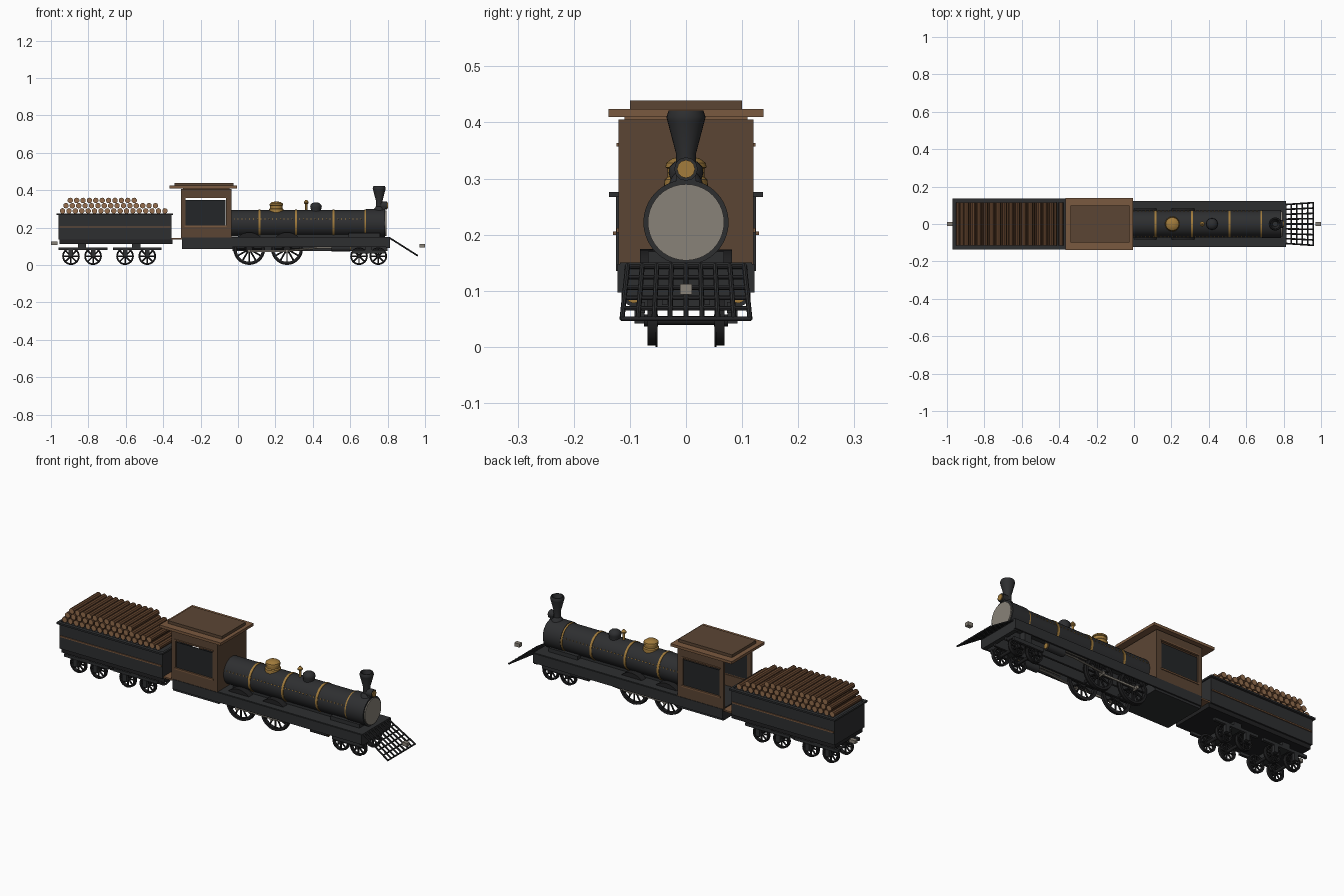
import bpy, bmesh, math
from mathutils import Vector, Matrix


def mat(name, r, g, b):
    m = bpy.data.materials.new(name)
    m.diffuse_color = (r, g, b, 1)
    return m


BLACK = mat("boiler black", 0.027, 0.028, 0.030)
IRON = mat("wheel iron", 0.015, 0.015, 0.016)
WALL = mat("cab brown", 0.105, 0.060, 0.034)
TRIM = mat("trim brown", 0.195, 0.100, 0.050)
GOLD = mat("brass", 0.36, 0.20, 0.045)
STEEL = mat("steel grey", 0.25, 0.225, 0.19)
BARK = mat("bark", 0.130, 0.060, 0.028)
CUT = mat("cut wood", 0.30, 0.155, 0.075)
GLASS = mat("dark glass", 0.017, 0.019, 0.021)


class Part:
    """Collects primitives into one named object."""

    def __init__(self):
        self.bm = bmesh.new()

    def box(self, x0, x1, y0, y1, z0, z1):
        m = Matrix.Translation(((x0 + x1) / 2, (y0 + y1) / 2, (z0 + z1) / 2))
        bmesh.ops.create_cube(self.bm, size=1, matrix=m @ Matrix.Diagonal((x1 - x0, y1 - y0, z1 - z0, 1)))
        return self

    def rod(self, a, b, r, n=12, r2=None):
        a, b = Vector(a), Vector(b)
        rot = (b - a).to_track_quat('Z', 'Y').to_matrix().to_4x4()
        bmesh.ops.create_cone(self.bm, cap_ends=True, segments=n, radius1=r, radius2=r if r2 is None else r2,
                              depth=(b - a).length, matrix=Matrix.Translation((a + b) / 2) @ rot)
        return self

    def lathe(self, profile, centre, axis='Z', n=32):
        """Revolve (radius, height) points round an axis through centre."""
        rot = Vector({'X': (1, 0, 0), 'Y': (0, 1, 0), 'Z': (0, 0, 1)}[axis]).to_track_quat('Z', 'Y').to_matrix()
        rings = []
        for r, h in profile:
            rings.append([self.bm.verts.new(Vector(centre) + rot @ Vector(
                (r * math.cos(2 * math.pi * i / n), r * math.sin(2 * math.pi * i / n), h))) for i in range(n)])
        for p, q in zip(rings, rings[1:]):
            for i in range(n):
                j = (i + 1) % n
                self.bm.faces.new((p[i], p[j], q[j], q[i]))
        if profile[0] != profile[-1]:
            self.bm.faces.new(rings[0][::-1])
            self.bm.faces.new(rings[-1])
        return self

    def done(self, name, *mats, rule=None):
        bmesh.ops.recalc_face_normals(self.bm, faces=self.bm.faces)
        if rule:
            for f in self.bm.faces:
                f.material_index = rule(f)
        me = bpy.data.meshes.new(name)
        self.bm.to_mesh(me)
        self.bm.free()
        ob = bpy.data.objects.new(name, me)
        bpy.context.collection.objects.link(ob)
        for m in mats:
            me.materials.append(m)
        bpy.ops.object.select_all(action='DESELECT')
        ob.select_set(True)
        bpy.context.view_layer.objects.active = ob
        bpy.ops.object.shade_smooth_by_angle(angle=math.radians(35))
        return ob


# Boiler, smokebox and brass bands
BZ = 0.222
Part().rod((-0.04, 0, BZ), (0.69, 0, BZ), 0.071, 40).done("boiler", BLACK)
Part().rod((0.685, 0, BZ), (0.787, 0, BZ), 0.076, 40).done("smokebox", BLACK)
Part().rod((0.78, 0, BZ), (0.793, 0, BZ), 0.068, 40).done("smokebox_door", STEEL)
bands = Part()
for x in (0.115, 0.31, 0.51, 0.682):
    bands.rod((x - 0.006, 0, BZ), (x + 0.006, 0, BZ), 0.0735, 40)
bands.done("boiler_bands", GOLD)
studs = Part()
for s in (-1, 1):
    for i in range(34):
        x = -0.02 + i * 0.0205
        studs.rod((x, s * 0.064, 0.244), (x, s * 0.0705, 0.246), 0.003, 6)
studs.done("boiler_studs", GOLD)

# Domes, whistle, chimney and headlamp
Part().lathe([(0.04, 0.28), (0.038, 0.298), (0.033, 0.303), (0.033, 0.318), (0.037, 0.32), (0.035, 0.328),
              (0.024, 0.336), (0.008, 0.339)], (0.205, 0, 0)).done("steam_dome", GOLD)
Part().lathe([(0.028, 0.28), (0.028, 0.300), (0.031, 0.31), (0.029, 0.321), (0.02, 0.33), (0.008, 0.335)],
             (0.417, 0, 0)).done("sand_dome", BLACK)
Part().lathe([(0.006, 0.285), (0.006, 0.325), (0.013, 0.330), (0.013, 0.336), (0.004, 0.348)],
             (0.365, 0, 0), n=12).done("whistle", GOLD)
Part().lathe([(0.034, 0.28), (0.027, 0.30), (0.018, 0.312), (0.018, 0.345), (0.033, 0.402), (0.035, 0.41),
              (0.031, 0.421), (0.026, 0.421), (0.014, 0.36)], (0.755, 0, 0), n=24).done("chimney", BLACK)
Part().rod((0.765, 0, 0.317), (0.797, 0, 0.317), 0.021, 12).box(0.768, 0.786, -0.018, 0.018, 0.285, 0.31).done("headlamp", BLACK)
Part().rod((0.79, 0, 0.317), (0.801, 0, 0.317), 0.016, 12).done("headlamp_lens", GOLD)

# Engine frame, running boards, saddle
frame = Part().box(-0.30, 0.812, -0.118, 0.118, 0.135, 0.15)
frame.box(-0.30, -0.03, -0.115, 0.115, 0.085, 0.14).box(0.79, 0.812, -0.115, 0.115, 0.09, 0.14)
for s in (-1, 1):
    frame.box(-0.30, 0.812, s * 0.1185 - 0.004, s * 0.1185 + 0.004, 0.097, 0.148)
    frame.box(-0.03, 0.80, s * 0.038 - 0.005, s * 0.038 + 0.005, 0.075, 0.15)
frame.done("engine_frame", BLACK)
Part().box(0.59, 0.76, -0.068, 0.068, 0.145, 0.17).box(0.0, 0.6, -0.04, 0.04, 0.145, 0.17).done("boiler_saddle", BLACK)
guards = Part()
for s in (-1, 1):
    for x in (0.06, 0.262):
        guards.rod((x, s * 0.047, 0.085), (x, s * 0.047 + s * 0.035, 0.085), 0.089, 32)
bmesh.ops.bisect_plane(guards.bm, geom=guards.bm.verts[:] + guards.bm.edges[:] + guards.bm.faces[:],
                       plane_co=(0, 0, 0.146), plane_no=(0, 0, 1), clear_inner=True)
guards.done("wheel_guards", IRON)


# Spoked wheel pairs
def wheel_pair(name, x, r, spokes):
    p = Part().rod((x, -0.07, r), (x, 0.07, r), 0.008)
    k = r * 0.8
    for s in (-1, 1):
        p.lathe([(k, -0.009), (r * 0.95, -0.009), (r * 0.95, 0.006), (r, 0.006), (r, 0.009), (k, 0.009), (k, -0.009)]
                if s < 0 else
                [(k, -0.009), (r, -0.009), (r, -0.006), (r * 0.95, -0.006), (r * 0.95, 0.009), (k, 0.009), (k, -0.009)],
                (x, s * 0.06, r), 'Y', 28)
        p.rod((x, s * 0.05, r), (x, s * 0.075, r), r * 0.22, 16)
        for i in range(spokes):
            a = 2 * math.pi * i / spokes
            p.rod((x, s * 0.06, r), (x + math.cos(a) * k * 1.04, s * 0.06, r + math.sin(a) * k * 1.04), 0.0045, 6)
    p.done(name, IRON)


for i, x in enumerate((0.06, 0.262)):
    wheel_pair(f"driving_wheels_{i + 1}", x, 0.085, 12)
for i, x in enumerate((0.647, 0.75)):
    wheel_pair(f"leading_wheels_{i + 1}", x, 0.047, 8)
for i, x in enumerate((-0.893, -0.775, -0.604, -0.485)):
    wheel_pair(f"tender_wheels_{i + 1}", x, 0.047, 8)

# Cylinders, rods and leading truck
cyl, caps, rods, truck = Part(), Part(), Part(), Part()
for s in (-1, 1):
    y = s * 0.093
    cyl.rod((0.5, y, 0.092), (0.6, y, 0.092), 0.02, 20).box(0.505, 0.595, y - 0.016, y + 0.016, 0.092, 0.14)
    caps.rod((0.592, y, 0.092), (0.605, y, 0.092), 0.014, 16)
    rods.box(0.05, 0.272, s * 0.083 - 0.003, s * 0.083 + 0.003, 0.07, 0.08)
    rods.rod((0.262, y, 0.075), (0.43, y, 0.092), 0.005, 8).rod((0.42, y, 0.092), (0.51, y, 0.092), 0.005, 8)
    rods.box(0.36, 0.51, y - 0.003, y + 0.003, 0.104, 0.109)
    for x in (0.06, 0.262):
        rods.rod((x, s * 0.068, 0.075), (x, s * 0.097, 0.075), 0.009, 12)
    truck.box(0.61, 0.787, s * 0.079 - 0.006, s * 0.079 + 0.006, 0.06, 0.08)
truck.box(0.68, 0.717, -0.08, 0.08, 0.065, 0.14)
cyl.done("steam_cylinders", BLACK)
caps.done("cylinder_caps", GOLD)
rods.done("drive_rods", STEEL)
truck.done("leading_truck", BLACK)

# Pilot grille
pilot = Part()
for i in range(9):
    t = i / 4 - 1
    pilot.rod((0.81, t * 0.104, 0.145), (0.96, t * 0.114, 0.05), 0.0045, 8)
for i in range(6):
    t = i / 5
    w = 0.106 + 0.01 * t
    x, z = 0.812 + 0.147 * t, 0.143 - 0.093 * t
    pilot.rod((x, -w, z), (x, w, z), 0.004, 8)
pilot.done("pilot_grille", BLACK)

# Couplers
Part().box(0.97, 1.0, -0.011, 0.011, 0.093, 0.112).done("front_coupler", STEEL)
Part().box(-1.0, -0.965, -0.011, 0.011, 0.108, 0.125).done("rear_coupler", STEEL)

# Cab: solid front, open back, one framed window each side
cab, sill, pane = Part(), Part(), Part()
cab.box(-0.045, -0.035, -0.12, 0.12, 0.14, 0.405)
for s in (-1, 1):
    a, b = sorted((s * 0.108, s * 0.12))
    for x0, x1, z0, z1 in ((-0.305, -0.04, 0.14, 0.208), (-0.305, -0.04, 0.36, 0.405),
                           (-0.305, -0.282, 0.208, 0.36), (-0.065, -0.04, 0.208, 0.36)):
        cab.box(x0, x1, a, b, z0, z1)
    sill.box(-0.286, -0.061, s * 0.118 - 0.006, s * 0.118 + 0.006, 0.204, 0.212)
    sill.box(-0.286, -0.061, s * 0.118 - 0.006, s * 0.118 + 0.006, 0.357, 0.363)
    pane.box(-0.28, -0.067, s * 0.114 - 0.002, s * 0.114 + 0.002, 0.212, 0.347)
cab.done("cab_walls", WALL)
sill.done("window_sills", TRIM)
pane.done("window_panes", GLASS)
Part().box(-0.36, -0.036, -0.118, 0.118, 0.137, 0.145).done("cab_floor", TRIM)
Part().box(-0.365, -0.005, -0.138, 0.138, 0.41, 0.424).box(-0.295, -0.045, -0.11, 0.11, 0.40, 0.412).done("cab_roof", TRIM)
Part().box(-0.34, -0.025, -0.10, 0.10, 0.424, 0.439).done("roof_panel", WALL)

# Tender body, rim, side stripe and underframe
Part().box(-0.96, -0.355, -0.125, 0.125, 0.135, 0.272).done("tender_body", BLACK)
rim = Part()
for s in (-1, 1):
    a, b = sorted((s * 0.118, s * 0.137))
    rim.box(-0.97, -0.348, a, b, 0.267, 0.276)
for x in (-0.97, -0.36):
    rim.box(x, x + 0.012, -0.13, 0.13, 0.267, 0.276)
rim.done("tender_rim", BLACK)
Part().box(-0.955, -0.36, -0.13, 0.13, 0.199, 0.206).done("tender_stripe", TRIM)
Part().box(-0.955, -0.35, -0.117, 0.117, 0.113, 0.138).done("tender_frame", IRON)
bogies = Part()
for xc in (-0.834, -0.544):
    bogies.box(xc - 0.022, xc + 0.022, -0.09, 0.09, 0.08, 0.12)
    for s in (-1, 1):
        y = s * 0.083
        bogies.box(xc - 0.125, xc + 0.135, y - 0.007, y + 0.007, 0.079, 0.094)
        for dx in (-0.059, 0.059):
            bogies.box(xc + dx - 0.012, xc + dx + 0.012, y - 0.009, y + 0.009, 0.042, 0.08)
bogies.done("tender_bogies", BLACK)

# Firewood stack
logs = Part()
for x0, n, z in ((-0.938, 17, 0.289), (-0.92, 15, 0.317), (-0.897, 11, 0.345)):
    for i in range(n):
        x = x0 + i * 0.0342
        logs.rod((x, -0.115, z), (x, 0.115, z), 0.0148, 10)
logs.done("firewood", BARK, CUT, rule=lambda f: int(abs(f.normal.y) > 0.9))
